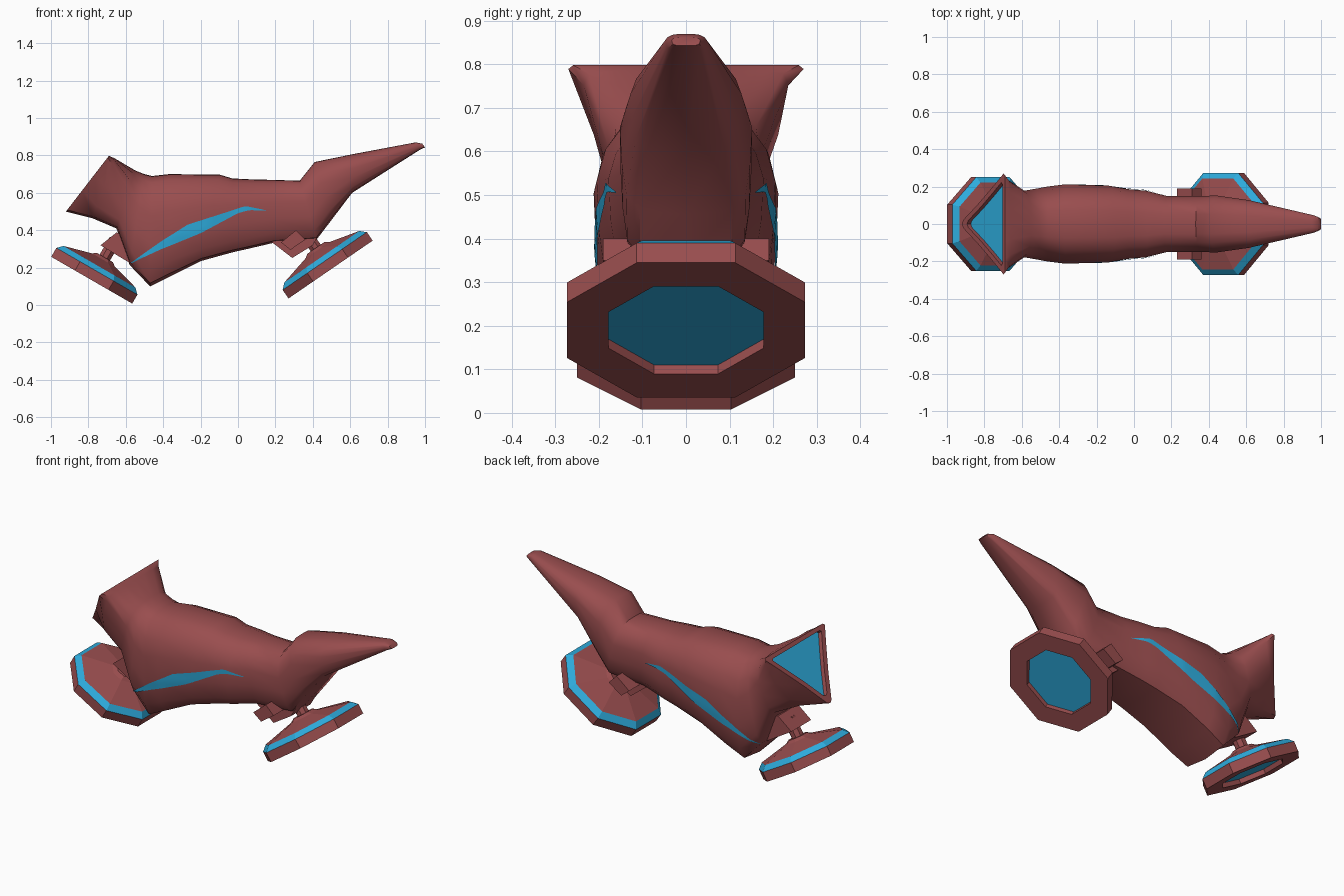
import bpy, bmesh, math
from mathutils import Vector, Matrix
from mathutils.bvhtree import BVHTree

cube = bpy.data.objects.get("Cube")
if cube:
    bpy.data.objects.remove(cube)


def material(name, rgb):
    m = bpy.data.materials.new(name)
    m.use_nodes = True
    m.diffuse_color = (*rgb, 1)
    m.node_tree.nodes["Principled BSDF"].inputs["Base Color"].default_value = (*rgb, 1)
    return m


MATS = [material("rust red", (0.32, 0.075, 0.077)), material("bright blue", (0.027, 0.41, 0.72))]


def finish(name, bm, angle=None):
    """Turn a bmesh into an object; angle gives smooth shading with sharp edges."""
    bmesh.ops.recalc_face_normals(bm, faces=bm.faces)
    me = bpy.data.meshes.new(name)
    bm.to_mesh(me)
    bm.free()
    for m in MATS:
        me.materials.append(m)
    if angle:
        for p in me.polygons:
            p.use_smooth = True
        me.set_sharp_from_angle(angle=math.radians(angle))
    ob = bpy.data.objects.new(name, me)
    bpy.context.collection.objects.link(ob)
    return ob


def loft(bm, rings, blue=(), caps=(0, 0)):
    """Bridge closed rings; blue lists the bands in blue, caps the end colours."""
    loops = [[bm.verts.new(p) for p in r] for r in rings]
    n = len(loops[0])
    for k, (a, b) in enumerate(zip(loops, loops[1:])):
        for i in range(n):
            j = (i + 1) % n
            bm.faces.new((a[i], a[j], b[j], b[i])).material_index = int(k in blue)
    bm.faces.new(loops[0]).material_index = caps[0]
    bm.faces.new(loops[-1]).material_index = caps[1]


def section(station, half):
    """Mirrored cross-section on a slanted plane from a top point to a bottom point."""
    tx, tz, bx, bz, w = station
    full = half + [(-y, t) for y, t in half[-2:0:-1]]
    return [Vector((tx + (bx - tx) * t, y * w, tz + (bz - tz) * t)) for y, t in full]


# Hull: half profiles as (width fraction, fraction down from the top)
ROUND = [(0, 0), (.35, .005), (.66, .06), (.9, .2), (1, .36), (.97, .62), (.9, .85), (.7, .97), (0, 1)]
FLARE = [(0, 0), (.35, 0), (.7, 0), (.95, .02), (1, .1), (.9, .46), (.6, .8), (.3, .97), (0, 1)]
TRIANGLE = [(0, 0), (.35, 0), (.7, 0), (.96, 0), (1, .03), (.7, .32), (.4, .62), (.08, .97), (0, 1)]
STATIONS = [
    (.985, .863, 1.0, .843, .033), (.95, .87, .975, .832, .047), (.62, .808, .61, .6, .127),
    (.41, .765, .5, .455, .152), (.33, .665, .42, .35, .15), (.16, .67, .2, .335, .15),
    (.07, .672, .05, .3, .178), (-.03, .677, -.03, .282, .186), (-.1, .698, -.2, .235, .205),
    (-.37, .7, -.36, .155, .212), (-.46, .69, -.47, .1, .2), (-.5, .7, -.58, .215, .188),
    (-.55, .72, -.65, .41, .178),
]
rings = [section(s, ROUND) for s in STATIONS]
rings.append(section((-.66, .785, -.78, .465, .235), FLARE))
rim = section((-.69, .798, -.92, .5, .27), TRIANGLE)
pivot = Vector((-.767, 0, .7))
lip = [pivot + (p - pivot) * .82 for p in rim]
rings += [rim, lip, [p + Vector((.02, 0, -.015)) for p in lip]]
bm = bmesh.new()
loft(bm, rings, caps=(0, 1))
bmesh.ops.recalc_face_normals(bm, faces=bm.faces)
tree = BVHTree.FromBMesh(bm)
finish("hull", bm, 42)


# Side stripes: thin plates that hug the hull
def height(points, x):
    for (x0, z0), (x1, z1) in zip(points, points[1:]):
        if x <= x1:
            return z0 + (z1 - z0) * (x - x0) / (x1 - x0)
    return points[-1][1]


UPPER = [(-.57, .228), (-.42, .335), (-.27, .43), (.04, .53), (.15, .507)]
LOWER = [(-.57, .225), (-.42, .295), (-.2, .385), (0, .492), (.06, .508), (.15, .505)]
COLS, ROWS = 36, 4
for side, label in ((1, "back"), (-1, "front")):
    bm = bmesh.new()
    grid = []
    for c in range(COLS + 1):
        x = -.57 + .72 * c / COLS
        lo, hi = height(LOWER, x), height(UPPER, x)
        column = []
        for r in range(ROWS + 1):
            z = lo + (hi - lo) * r / ROWS
            hit, normal, _, _ = tree.ray_cast(Vector((x, side, z)), Vector((0, -side, 0)))
            if hit is None:
                hit, normal, _, _ = tree.find_nearest(Vector((x, side * .15, z)))
            column.append(bm.verts.new(hit + normal * .005))
        grid.append(column)
    for a, b in zip(grid, grid[1:]):
        for r in range(ROWS):
            quad = (a[r], b[r], b[r + 1], a[r + 1])
            bm.faces.new(quad if side < 0 else quad[::-1]).material_index = 1
    me_name = label + "_side_stripe"
    finish(me_name, bm, 42)


# Hover pads: octagons with a blue chamfer, blue recess below and a domed top
def octagon(apothem, h, place):
    r = apothem / math.cos(math.pi / 8)
    angles = [math.pi / 8 + math.pi / 4 * i for i in range(8)]
    return [place @ Vector((r * math.cos(a), r * math.sin(a), h)) for a in angles]


def hover_pad(name, x, z, tilt, size, stem):
    place = Matrix.Translation((x, 0, z)) @ Matrix.Rotation(math.radians(tilt), 4, 'Y')
    layers = [(.65, .025), (.65, 0), (1, 0), (1, .055), (.89, .083), (.28, .125), (.2, .14)]
    bm = bmesh.new()
    loft(bm, [octagon(a * size, h, place) for a, h in layers], blue=(3,), caps=(1, 0))
    finish(name, bm)
    bm = bmesh.new()
    loft(bm, [octagon(a, h, place) for a, h in ((.032, .12), (.032, stem))])
    finish(name + "_stem", bm)


hover_pad("rear_hover_pad", -.782, .133, 30, .25, .25)
hover_pad("front_hover_pad", .495, .19, -34.5, .273, .22)


# Mounts: prisms cut from a side outline
def prism(name, outline, half_width):
    bm = bmesh.new()
    loft(bm, [[Vector((x, y, z)) for x, z in outline] for y in (-half_width, half_width)])
    finish(name, bm)


prism("rear_mount", [(-.735, .32), (-.65, .388), (-.54, .36), (-.57, .22)], .09)
prism("front_mount", [(.18, .337), (.29, .252), (.4, .32), (.44, .39), (.25, .42)], .09)
prism("front_axle", [(.23, .335), (.31, .4), (.36, .35), (.28, .295)], .19)
